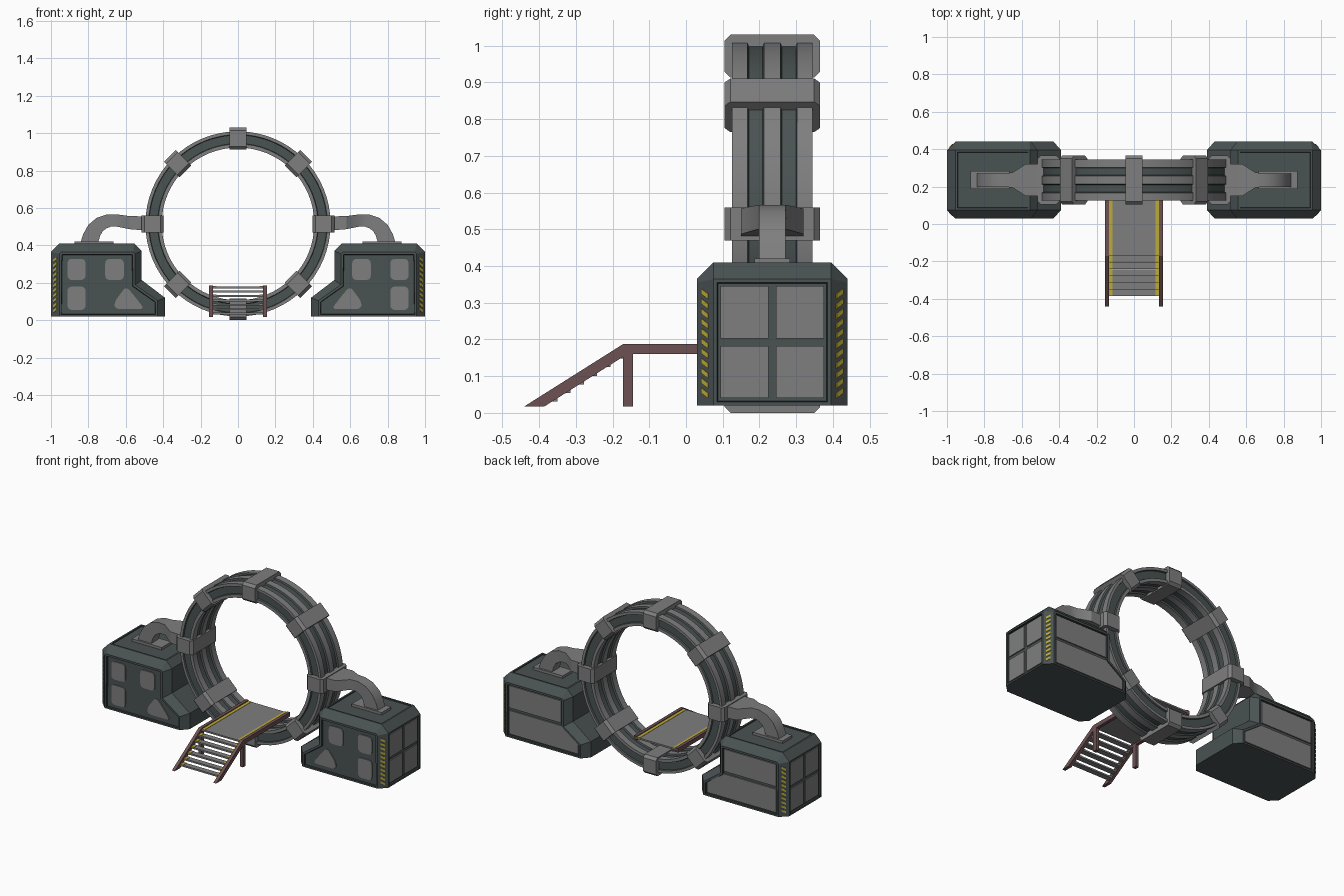
import bpy, bmesh, math
from mathutils import Matrix, Vector

if "Cube" in bpy.data.objects:
    bpy.data.objects.remove(bpy.data.objects["Cube"])


def material(name, rgb):
    m = bpy.data.materials.new(name)
    m.diffuse_color = (*rgb, 1)
    m.use_nodes = True
    m.node_tree.nodes["Principled BSDF"].inputs["Base Color"].default_value = m.diffuse_color
    return m


DARK = material("dark slate", (0.068, 0.084, 0.085))
GREY = material("mid grey", (0.21, 0.21, 0.21))
BLACK = material("charcoal", (0.03, 0.036, 0.036))
YELLOW = material("hazard yellow", (0.50, 0.41, 0.04))
MAROON = material("rust maroon", (0.15, 0.082, 0.085))
CY, CZ = 0.235, 0.515          # ring centre


def loft(bm, rings, mat=0):
    """Skin a list of equal-length point loops and cap both ends."""
    vs = [[bm.verts.new(p) for p in r] for r in rings]
    n = len(vs[0])
    faces = [bm.faces.new((a[i], a[(i + 1) % n], b[(i + 1) % n], b[i]))
             for a, b in zip(vs, vs[1:]) for i in range(n)]
    faces += [bm.faces.new(vs[0][::-1]), bm.faces.new(vs[-1])]
    for f in faces:
        f.material_index = mat
    return faces


def finish(name, bm, mats, mirror=False, smooth=False):
    bmesh.ops.recalc_face_normals(bm, faces=bm.faces)
    me = bpy.data.meshes.new(name)
    bm.to_mesh(me)
    bm.free()
    ob = bpy.data.objects.new(name, me)
    bpy.context.collection.objects.link(ob)
    for m in mats:
        me.materials.append(m)
    if mirror:
        ob.modifiers.new("Mirror", 'MIRROR')
    if smooth:
        bpy.ops.object.select_all(action='DESELECT')
        ob.select_set(True)
        bpy.context.view_layer.objects.active = ob
        bpy.ops.object.shade_smooth_by_angle(angle=math.radians(30))
    return ob


def slab(bm, pts, axis, a, b, mat=0):
    """Extrude a 2D outline along x or y (pts are the remaining axes in order)."""
    if axis == 'x':
        rings = [[(t, p, q) for p, q in pts] for t in (a, b)]
    else:
        rings = [[(p, t, q) for p, q in pts] for t in (a, b)]
    return loft(bm, rings, mat)


def rect(u0, u1, v0, v1):
    return [(u0, v0), (u1, v0), (u1, v1), (u0, v1)]


def soften(pts, r=0.025):
    """Round every corner of an outline."""
    out = []
    n = len(pts)
    for i, p in enumerate(pts):
        p, a, b = Vector(p), Vector(pts[i - 1]), Vector(pts[(i + 1) % n])
        s, e = p + (a - p).normalized() * r, p + (b - p).normalized() * r
        out += [tuple((1 - t) ** 2 * s + 2 * t * (1 - t) * p + t * t * e)
                for t in (0, 0.33, 0.67, 1)]
    return out


# Ring: grooved section spun around the y axis, grooves dark
def ring():
    R0, R1, Y = 0.408, 0.495, 0.11
    g = 0.01
    steps = [(-Y, 0), (-0.068, 0), (-0.064, 1), (-0.026, 1), (-0.022, 0), (0.022, 0),
             (0.026, 1), (0.064, 1), (0.068, 0), (Y, 0)]
    sec = [(R1 - g * d, y) for y, d in steps]
    sec += [(0.478, Y), (0.475, Y - g), (0.430, Y - g), (0.427, Y)]
    sec += [(R0 + g * d, y) for y, d in reversed(steps)]
    sec += [(0.427, -Y), (0.430, g - Y), (0.475, g - Y), (0.478, -Y)]
    dark = {1, 2, 3, 5, 6, 7, 10, 11, 12, 15, 16, 17, 19, 20, 21, 24, 25, 26}
    bm = bmesh.new()
    N, n = 64, len(sec)
    vs = [[bm.verts.new((r * math.sin(t), CY + y, CZ + r * math.cos(t))) for r, y in sec]
          for t in (2 * math.pi * k / N for k in range(N))]
    for k in range(N):
        a, b = vs[k], vs[(k + 1) % N]
        for i in range(n):
            j = (i + 1) % n
            bm.faces.new((a[i], a[j], b[j], b[i])).material_index = int(i in dark)
    finish("portal_ring", bm, [GREY, DARK], smooth=True)


ring()

# Eight chamfered clamps around the ring
for k in range(8):
    bm = bmesh.new()
    c, r0, r1, w = 0.016, 0.398, 0.515, 0.13
    out = [(-w, r0 + c), (-w + c, r0), (w - c, r0), (w, r0 + c),
           (w, r1 - c), (w - c, r1), (c - w, r1), (-w, r1 - c)]
    slab(bm, out, 'x', -0.045, 0.045)
    bmesh.ops.transform(bm, verts=bm.verts, matrix=Matrix.Translation((0, CY, CZ))
                        @ Matrix.Rotation(k * math.pi / 4, 4, 'Y'))
    finish("ring_clamp", bm, [GREY])

# Side machine housings: chamfered body with recessed panels
P = [(.39, .02), (1, .02), (1, .365), (.955, .41), (.555, .41), (.515, .37), (.515, .215), (.39, .12)]
Q = [(.43, .02), (.955, .02), (.955, .355), (.945, .365), (.56, .365), (.55, .355), (.55, .19), (.43, .105)]
bm = bmesh.new()
loft(bm, [[(x, y, z) for x, z in o] for o, y in ((Q, .03), (P, .075), (P, .395), (Q, .44))])
bmesh.ops.recalc_face_normals(bm, faces=bm.faces)
panels = [f for f in bm.faces if abs(f.normal.y) > .99 or f.normal.x > .99]
tops = [f for f in bm.faces if f.normal.z > .99]
for faces, t, d in ((panels, .014, -.012), (tops, .015, -.006)):
    for f in faces:
        rim = bmesh.ops.inset_individual(bm, faces=[f], thickness=t, depth=0)
        bm.normal_update()
        rim = bmesh.ops.inset_individual(bm, faces=[f], thickness=.003, depth=d)
        for r in rim["faces"]:
            r.material_index = 1
finish("machine_housing", bm, [DARK, BLACK], mirror=True)

# Outer side panels, two by two
bm = bmesh.new()
for y0, y1 in ((.094, .225), (.245, .376)):
    for z0, z1 in ((.04, .182), (.202, .346)):
        slab(bm, rect(y0, y1, z0, z1), 'x', .986, .995)
finish("side_panels", bm, [GREY], mirror=True)

# Back panels, upper and lower
bm = bmesh.new()
slab(bm, rect(.572, .934, .205, .345), 'y', .426, .435)
slab(bm, [(.45, .04), (.934, .04), (.934, .188), (.545, .188), (.45, .105)], 'y', .426, .435)
finish("back_panels", bm, [GREY], mirror=True)

# Front windows with rounded corners
bm = bmesh.new()
for o in (rect(.61, .71, .215, .328), rect(.815, .912, .215, .328), rect(.815, .912, .055, .18),
          [(.50, .06), (.66, .06), (.66, .10), (.60, .18), (.57, .15)]):
    slab(bm, soften(o), 'y', .036, .044)
finish("front_windows", bm, [GREY], mirror=True)

# Diagonal hazard stripes on the outer chamfers, front and back
bm = bmesh.new()
for s in (-1, 1):
    nrm = Vector((1, s, 0)).normalized()
    for k in range(11):
        z = .04 + k * .027
        quad = []
        for u, dz in ((.3, 0), (.7, .014), (.7, .028), (.3, .014)):
            quad.append(Vector((1 - .045 * u, CY + s * (.16 + .045 * u), z + dz)))
        loft(bm, [quad, [q + nrm * .003 for q in quad]])
finish("hazard_stripes", bm, [YELLOW], mirror=True)

# Conduits from housing to ring: (outer x, z, inner x, z, half width)
bm = bmesh.new()
path = [(.845, .405, .75, .405, .036), (.828, .46, .738, .45, .036), (.80, .51, .722, .478, .036),
        (.755, .548, .70, .493, .036), (.70, .566, .68, .50, .036), (.65, .566, .645, .50, .04),
        (.58, .557, .58, .487, .085), (.50, .555, .50, .48, .085)]
loft(bm, [[(a, CY - w, b), (a, CY + w, b), (c, CY + w, d), (c, CY - w, d)] for a, b, c, d, w in path])
finish("conduit", bm, [GREY], mirror=True, smooth=True)
bm = bmesh.new()
slab(bm, rect(.665, .875, .40, .42), 'y', .187, .283)
finish("conduit_foot", bm, [GREY], mirror=True)

# Walkway: side rails and legs
bm = bmesh.new()
END = 0.30
slab(bm, [(-.44, .018), (-.385, .018), (-.16, .16), (END, .16), (END, .187), (-.172, .187)], 'x', .135, .155)
slab(bm, rect(-.172, -.145, .018, .165), 'x', .135, .155)
finish("walkway_rails", bm, [MAROON], mirror=True)

# Deck and stair treads with yellow edges
bm = bmesh.new()
edges = bmesh.new()
boards = [(-.17, END, .18)] + [(-.205 - .036 * i, -.17 - .036 * i, .158 - .0235 * i) for i in range(6)]
for y0, y1, z in boards:
    slab(bm, rect(y0, y1, z - .01, z), 'x', -.137, .137)
    slab(edges, rect(y0, y1, z - .001, z + .002), 'x', .115, .135)
finish("walkway_deck", bm, [GREY])
finish("walkway_edge_strips", edges, [YELLOW], mirror=True)
